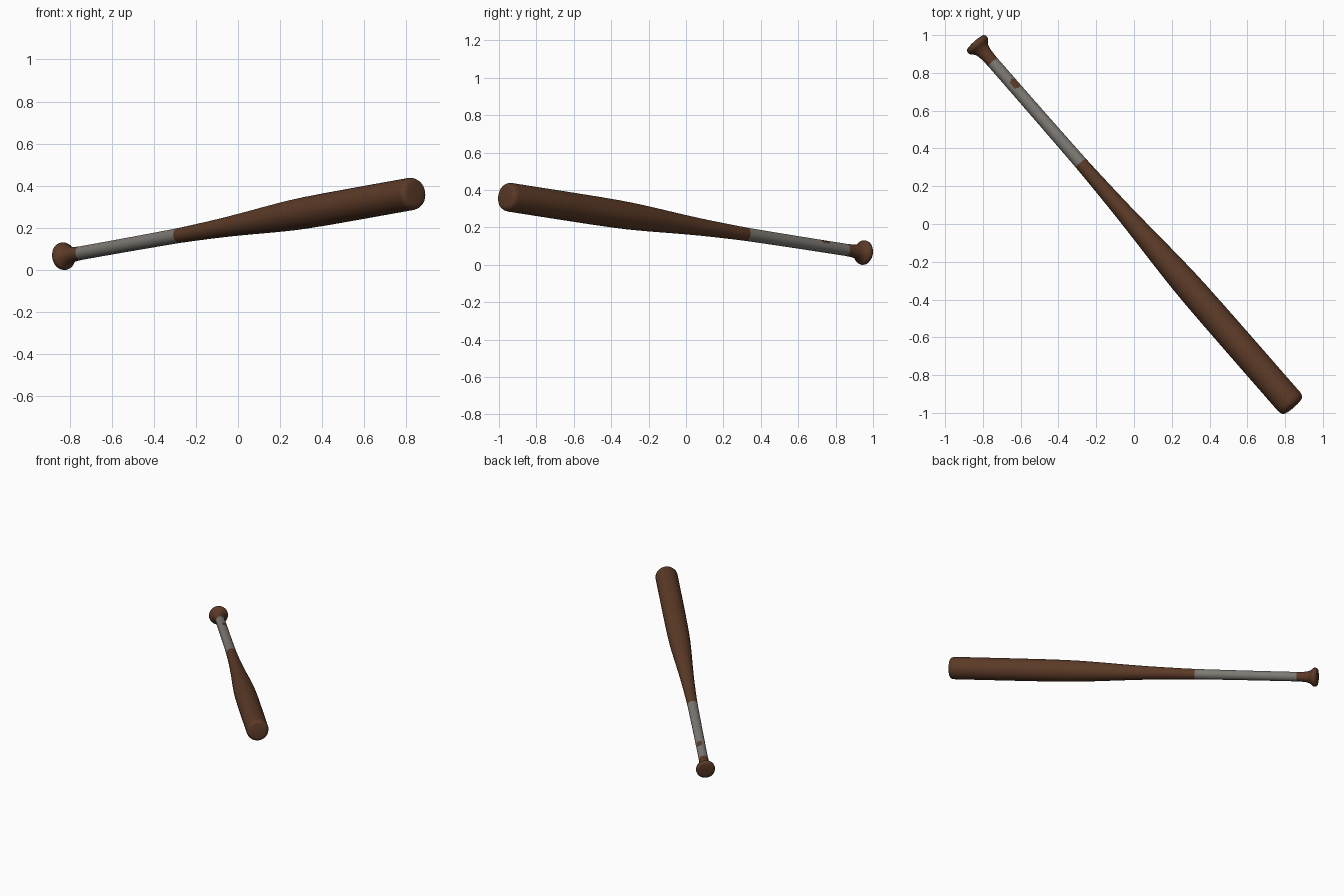
import bpy, bmesh, math
from mathutils import Vector, Matrix

if "Cube" in bpy.data.objects:
    bpy.data.objects.remove(bpy.data.objects["Cube"])

SEGS = 48
AXIS = Vector((0.653, -0.748, 0.117)).normalized()   # knob -> barrel tip
SIDE = Vector((0, 0, 1)).cross(AXIS).normalized()    # towards +x +y
UP = AXIS.cross(SIDE)
CENTRE = Vector((0, 0, 0.214))


def material(name, rgb):
    m = bpy.data.materials.new(name)
    m.diffuse_color = (*rgb, 1)
    m.use_nodes = True
    m.node_tree.nodes["Principled BSDF"].inputs["Base Color"].default_value = m.diffuse_color
    return m


wood = material("brown wood", (0.105, 0.042, 0.020))
tape = material("grey grip tape", (0.205, 0.190, 0.172))


def lathe(name, profile, mats):
    """Spin (position, radius) points around the bat axis, capping both ends."""
    bm = bmesh.new()
    rings = []
    for s, r in profile:
        ring = []
        for i in range(SEGS):
            a = 2 * math.pi * i / SEGS
            ring.append(bm.verts.new(CENTRE + AXIS * s + (UP * math.cos(a) + SIDE * math.sin(a)) * r))
        rings.append(ring)
    for a, b in zip(rings, rings[1:]):
        for i in range(SEGS):
            j = (i + 1) % SEGS
            bm.faces.new((a[i], a[j], b[j], b[i]))
    if name != "grip":
        bm.faces.new(rings[0])
        bm.faces.new(rings[-1])
    bmesh.ops.recalc_face_normals(bm, faces=bm.faces)
    me = bpy.data.meshes.new(name)
    bm.to_mesh(me)
    bm.free()
    ob = bpy.data.objects.new(name, me)
    bpy.context.collection.objects.link(ob)
    for m in mats:
        me.materials.append(m)
    bpy.context.view_layer.objects.active = ob
    ob.select_set(True)
    bpy.ops.object.shade_smooth_by_angle(angle=math.radians(40))
    ob.select_set(False)
    return ob


# Knob with flared neck
lathe("knob", [(-1.288, 0.045), (-1.285, 0.058), (-1.278, 0.064), (-1.268, 0.066),
               (-1.258, 0.064), (-1.251, 0.058), (-1.243, 0.050), (-1.230, 0.042),
               (-1.212, 0.037), (-1.185, 0.034), (-1.145, 0.0325)], [wood])

# Grip: fine rings so the bare patch can be coloured by rule
G0, G1, N = -1.145, -0.43, 120
grip = lathe("grip", [(G0 + (G1 - G0) * i / N, 0.0325 + 0.003 * (i / N) ** 2)
                      for i in range(N + 1)], [tape, wood])
for p in grip.data.polygons:
    c = p.center - CENTRE
    ds = abs(c.dot(AXIS) + 0.978)
    w = abs(math.atan2(c.dot(SIDE), c.dot(UP)) - math.radians(28)) * 0.033
    if w < 0.02 and ds + w * 0.6 < 0.032:
        p.material_index = 1

# Barrel with rounded tip
lathe("barrel", [(-0.43, 0.0355), (-0.33, 0.0380), (-0.22, 0.0415), (-0.10, 0.0460),
                 (0.0, 0.0510), (0.10, 0.0565), (0.20, 0.0625), (0.30, 0.0680),
                 (0.40, 0.0725), (0.50, 0.0750), (0.65, 0.0765), (0.90, 0.0770),
                 (1.255, 0.0770), (1.270, 0.0750), (1.281, 0.0700), (1.288, 0.0620),
                 (1.291, 0.0500)], [wood])
